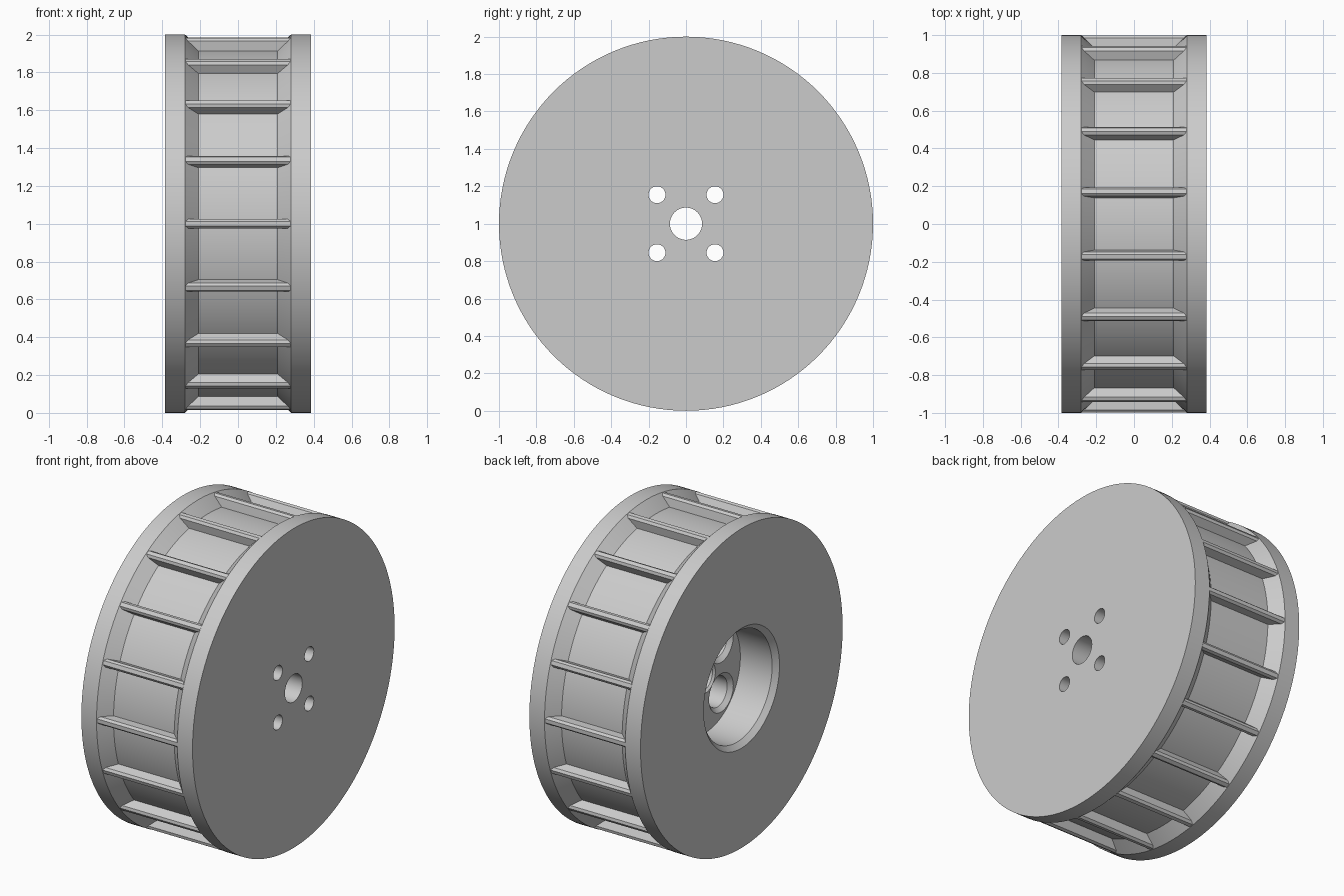
import bpy, bmesh
from math import sin, cos, pi, radians
from mathutils import Matrix

cube = bpy.data.objects.get("Cube")
if cube:
    bpy.data.objects.remove(cube, do_unlink=True)

grey = bpy.data.materials.new("light_grey")
grey.use_nodes = True
grey.diffuse_color = (0.6, 0.6, 0.6, 1)
grey.node_tree.nodes["Principled BSDF"].inputs["Base Color"].default_value = (0.6, 0.6, 0.6, 1)


def finish(bm, name):
    bmesh.ops.recalc_face_normals(bm, faces=bm.faces)
    mesh = bpy.data.meshes.new(name)
    bm.to_mesh(mesh)
    bm.free()
    mesh.materials.append(grey)
    obj = bpy.data.objects.new(name, mesh)
    bpy.context.collection.objects.link(obj)
    return obj


def lathe(bm, profile, steps, closed, y=0, z=0):
    """Turn an (x, radius) profile about the x direction; an open one gets end caps."""
    rings = []
    for x, r in profile:
        rings.append([bm.verts.new((x, y + r * cos(2 * pi * i / steps),
                                    z + r * sin(2 * pi * i / steps)))
                      for i in range(steps)])
    pairs = list(zip(rings, rings[1:]))
    if closed:
        pairs.append((rings[-1], rings[0]))
    else:
        bm.faces.new(rings[0])
        bm.faces.new(rings[-1])
    for a, b in pairs:
        for i in range(steps):
            j = (i + 1) % steps
            bm.faces.new((a[i], a[j], b[j], b[i]))


# Wheel body: two flanges, sloped groove, hub recess and axle hole
W, FLOOR = 0.385, -0.135
body_profile = [
    (W, 0.086), (W, 1), (0.28, 1), (0.21, 0.932), (-0.21, 0.932), (-0.28, 1),
    (-W, 1), (-W, 0.375), (-0.355, 0.345), (FLOOR, 0.345),
    (FLOOR, 0.098), (FLOOR + 0.012, 0.086),
]
bm = bmesh.new()
lathe(bm, body_profile, 128, True)
body = finish(bm, "wheel_body")

# Four counterbored bolt holes
bolt_profile = [(FLOOR - 0.02, 0.12), (FLOOR, 0.12), (FLOOR + 0.025, 0.095),
                (0.27, 0.095), (0.27, 0.045), (W + 0.03, 0.045)]
bm = bmesh.new()
for sy in (-1, 1):
    for sz in (-1, 1):
        lathe(bm, bolt_profile, 40, False, sy * 0.155, sz * 0.155)
cutter = finish(bm, "bolt_hole_cutter")
cutter.hide_render = True

cut = body.modifiers.new("bolt_holes", "BOOLEAN")
cut.operation = "DIFFERENCE"
cut.solver = "EXACT"
cut.object = cutter
graph = bpy.context.evaluated_depsgraph_get()
cut_mesh = bpy.data.meshes.new_from_object(body.evaluated_get(graph))
body.modifiers.clear()
body.data = cut_mesh
bpy.data.objects.remove(cutter, do_unlink=True)

bpy.ops.object.select_all(action="DESELECT")
body.select_set(True)
bpy.context.view_layer.objects.active = body
bpy.ops.object.shade_smooth_by_angle(angle=radians(25))

# Cross ribs with chamfered tops, spaced around the groove
RIBS = 18
half_section = [(0.91, 0.024), (0.984, 0.024), (0.998, 0.012)]
section = half_section + [(r, -t) for r, t in reversed(half_section)]
bm = bmesh.new()
for k in range(RIBS):
    turn = Matrix.Rotation(2 * pi * k / RIBS, 3, "X")
    ends = []
    for side in (-1, 1):
        # The ends follow the sloped groove walls
        ends.append([bm.verts.new((side * (0.28 - (1 - r)), r, t)) for r, t in section])
    bmesh.ops.rotate(bm, verts=ends[0] + ends[1], cent=(0, 0, 0), matrix=turn)
    bm.faces.new(ends[0])
    bm.faces.new(ends[1])
    n = len(section)
    for i in range(n):
        j = (i + 1) % n
        bm.faces.new((ends[0][i], ends[0][j], ends[1][j], ends[1][i]))
ribs = finish(bm, "cross_ribs")

# Stand the wheel on the ground
for obj in (body, ribs):
    obj.location.z = 1
